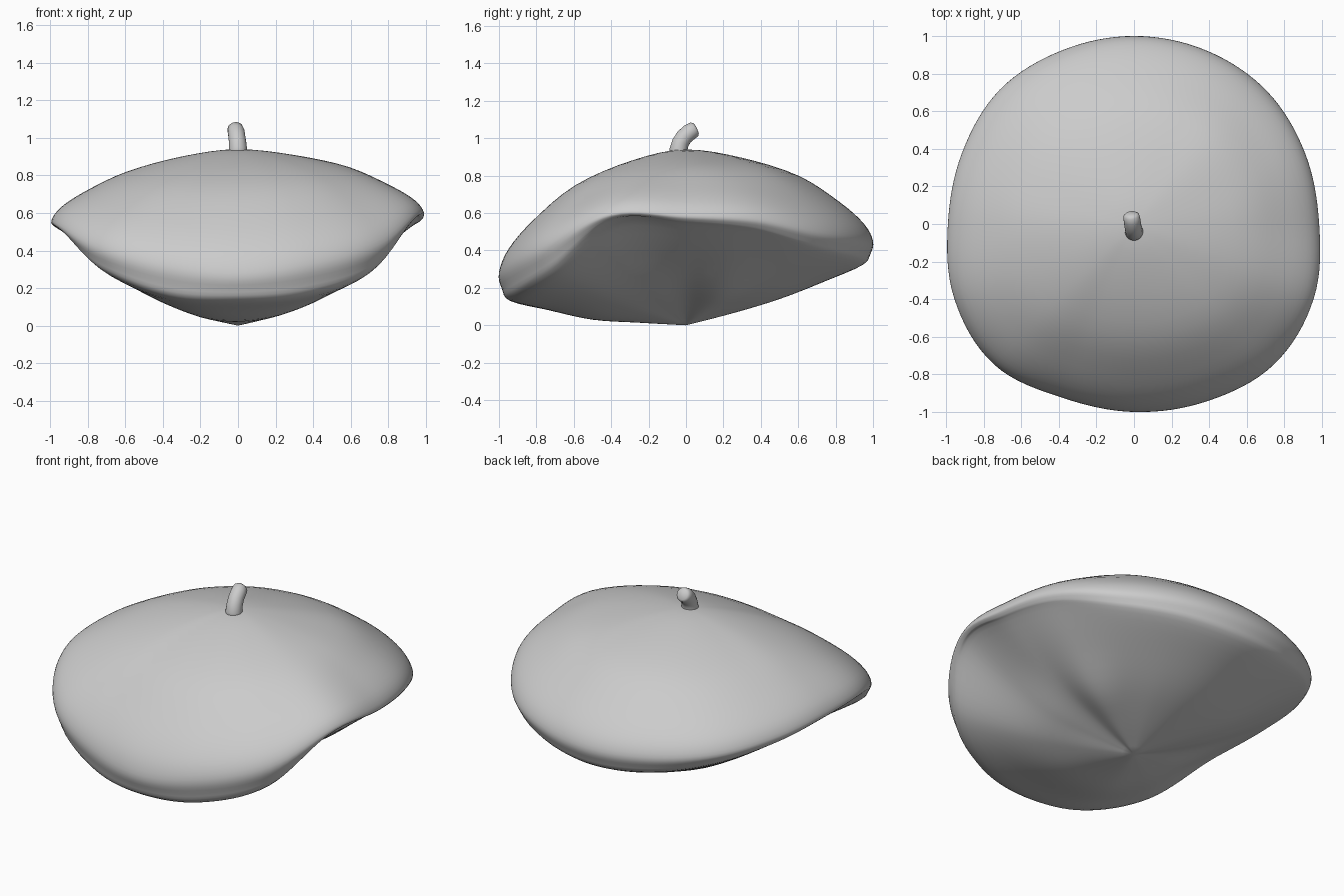
import bpy, bmesh, math
from mathutils import Vector

if "Cube" in bpy.data.objects:
    bpy.data.objects.remove(bpy.data.objects["Cube"])


def catmull(a, b, c, d, t):
    return 0.5 * (2 * b + (c - a) * t + (2 * a - 5 * b + 4 * c - d) * t ** 2
                  + (3 * b - a - 3 * c + d) * t ** 3)


def mix(a, b, t):
    return a + (b - a) * t


def smooth_object(name, bm):
    bmesh.ops.recalc_face_normals(bm, faces=bm.faces[:])
    for f in bm.faces:
        f.smooth = True
    me = bpy.data.meshes.new(name)
    bm.to_mesh(me)
    bm.free()
    ob = bpy.data.objects.new(name, me)
    bpy.context.collection.objects.link(ob)
    return ob


# Cap keys every 22.5 degrees from +x:
# rim radius, rim height, under-fold height, crown height at 0.6 r, underside height at 0.5 r
KEYS = [
    (0.985, 0.59, 0.53, 0.845, 0.22),
    (0.985, 0.57, 0.49, 0.84, 0.17),
    (1.00, 0.50, 0.40, 0.83, 0.17),
    (1.00, 0.47, 0.35, 0.81, 0.15),
    (1.00, 0.45, 0.32, 0.80, 0.14),
    (1.00, 0.46, 0.34, 0.80, 0.15),
    (1.01, 0.49, 0.40, 0.80, 0.17),
    (0.99, 0.53, 0.46, 0.81, 0.20),
    (0.99, 0.56, 0.50, 0.82, 0.22),
    (1.035, 0.54, 0.48, 0.80, 0.18),
    (1.055, 0.42, 0.28, 0.77, 0.11),
    (1.00, 0.32, 0.15, 0.745, 0.045),
    (1.00, 0.28, 0.13, 0.74, 0.03),
    (1.02, 0.33, 0.16, 0.76, 0.05),
    (1.055, 0.43, 0.28, 0.79, 0.11),
    (1.035, 0.60, 0.55, 0.83, 0.19),
]
SEG, SUB, TOP = 128, 4, 0.94


def key_at(u):
    i, t = int(u), u - int(u)
    rows = [KEYS[(i + k) % 16] for k in (-1, 0, 1, 2)]
    return [catmull(*col, t) for col in zip(*rows)]


def profile(u):
    r, zr, ze, z6, zl = key_at(u)
    pts = [(0, TOP), (0.3, mix(TOP, z6, 0.32)), (0.6, z6), (0.82, mix(z6, zr, 0.4)),
           (0.95, mix(z6, zr, 0.73)), (1, zr), (0.985, mix(zr, ze, 0.55)), (0.94, ze),
           (0.74, mix(ze, zl, 0.48)), (0.5, zl), (0.25, zl * 0.46), (0, 0)]
    pts = [(p * r, z) for p, z in pts]
    ext = [(-pts[1][0], pts[1][1])] + pts + [(-0.25 * r, -zl * 0.46)]
    out = []
    for i in range(len(pts) - 1):
        for s in range(SUB):
            out.append([catmull(*[ext[i + k][c] for k in range(4)], s / SUB)
                        for c in (0, 1)])
    return out[1:]


# Soft cap: dome, drooping rim and puckered underside in one skin
bm = bmesh.new()
rings = []
for j in range(SEG):
    a = 2 * math.pi * j / SEG
    rings.append([bm.verts.new((r * math.cos(a), r * math.sin(a), max(z, 0)))
                  for r, z in profile(16 * j / SEG)])
top, bottom = bm.verts.new((0, 0, TOP)), bm.verts.new((0, 0, 0))
for j in range(SEG):
    p, q = rings[j], rings[(j + 1) % SEG]
    bm.faces.new((top, p[0], q[0]))
    bm.faces.new((bottom, q[-1], p[-1]))
    for k in range(len(p) - 1):
        bm.faces.new((p[k], p[k + 1], q[k + 1], q[k]))
smooth_object("cap", bm)

# Bent stalk on the crown: rings swept along a short path, rounded at the tip
path = [(0, -0.04, 0.90), (0, -0.04, 0.94), (-0.002, -0.03, 0.975), (-0.006, -0.01, 1.007),
        (-0.01, 0.02, 1.033), (-0.014, 0.045, 1.048), (-0.015, 0.055, 1.053)]
radii = [0.049, 0.048, 0.046, 0.045, 0.045, 0.042, 0.03]
path = [Vector(p) for p in path]
bm = bmesh.new()
prev = None
for i, (p, r) in enumerate(zip(path, radii)):
    d = (path[min(i + 1, 6)] - path[max(i - 1, 0)]).normalized()
    up = d.cross(Vector((1, 0, 0))).normalized()
    side = up.cross(d)
    ring = [bm.verts.new(p + r * (math.cos(t) * side + math.sin(t) * up))
            for t in (2 * math.pi * k / 24 for k in range(24))]
    if prev:
        for k in range(24):
            bm.faces.new((prev[k], prev[(k + 1) % 24], ring[(k + 1) % 24], ring[k]))
    else:
        bm.faces.new(ring)
    prev = ring
bm.faces.new(prev)
smooth_object("stalk", bm)
